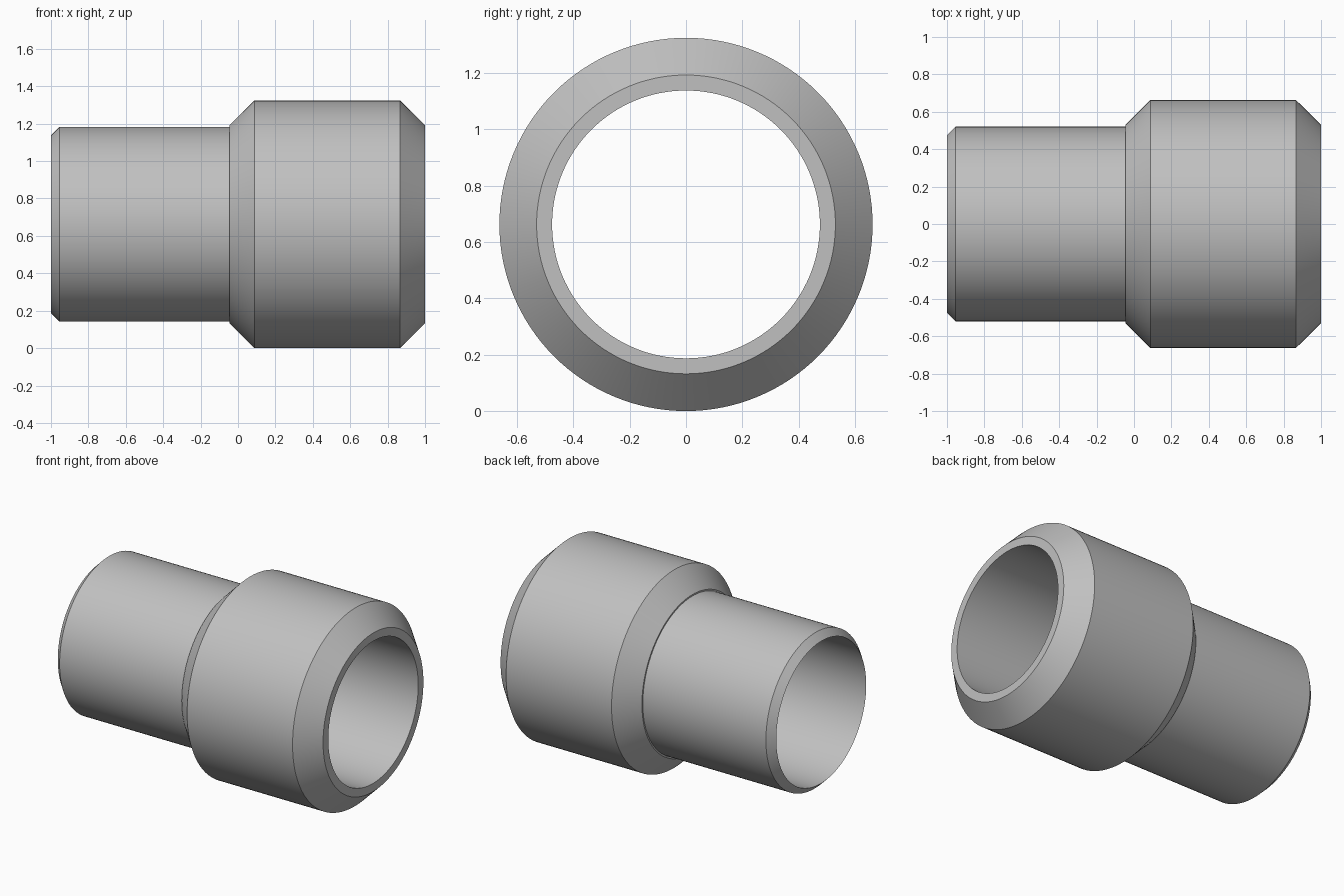
import bpy
import bmesh
import math
from mathutils import Matrix, Vector

cube = bpy.data.objects.get("Cube")
if cube:
    bpy.data.objects.remove(cube, do_unlink=True)

SEGMENTS = 128
OUTER, LIP, PIPE, BORE = 0.662, 0.53, 0.52, 0.475

grey = bpy.data.materials.new("plain grey")
grey.use_nodes = True
colour = (0.53, 0.53, 0.53, 1)
grey.diffuse_color = colour
grey.node_tree.nodes["Principled BSDF"].inputs["Base Color"].default_value = colour


def lathe(name, profile):
    """Revolve a closed (x, radius) profile around the lengthwise axis."""
    bm = bmesh.new()
    rings = []
    for x, r in profile:
        ring = []
        for i in range(SEGMENTS):
            a = math.tau * i / SEGMENTS
            ring.append(bm.verts.new((x, r * math.cos(a), r * math.sin(a))))
        rings.append(ring)
    for k, ring in enumerate(rings):
        following = rings[(k + 1) % len(rings)]
        for i in range(SEGMENTS):
            j = (i + 1) % SEGMENTS
            bm.faces.new((ring[i], ring[j], following[j], following[i]))
    bmesh.ops.recalc_face_normals(bm, faces=bm.faces)
    mesh = bpy.data.meshes.new(name)
    bm.to_mesh(mesh)
    bm.free()
    mesh.materials.append(grey)
    obj = bpy.data.objects.new(name, mesh)
    obj.location.z = OUTER
    bpy.context.collection.objects.link(obj)
    bpy.ops.object.select_all(action="DESELECT")
    obj.select_set(True)
    bpy.context.view_layer.objects.active = obj
    bpy.ops.object.shade_smooth_by_angle(angle=math.radians(30))
    return obj


# Hollow pipe with a chamfered end, stepping up to a chamfered collar
lathe("stepped_pipe_fitting", [
    (-1.0, BORE),
    (-0.955, PIPE),
    (-0.045, PIPE),
    (-0.045, LIP),
    (0.087, OUTER),
    (0.867, OUTER),
    (1.0, LIP),
    (1.0, BORE),
])
